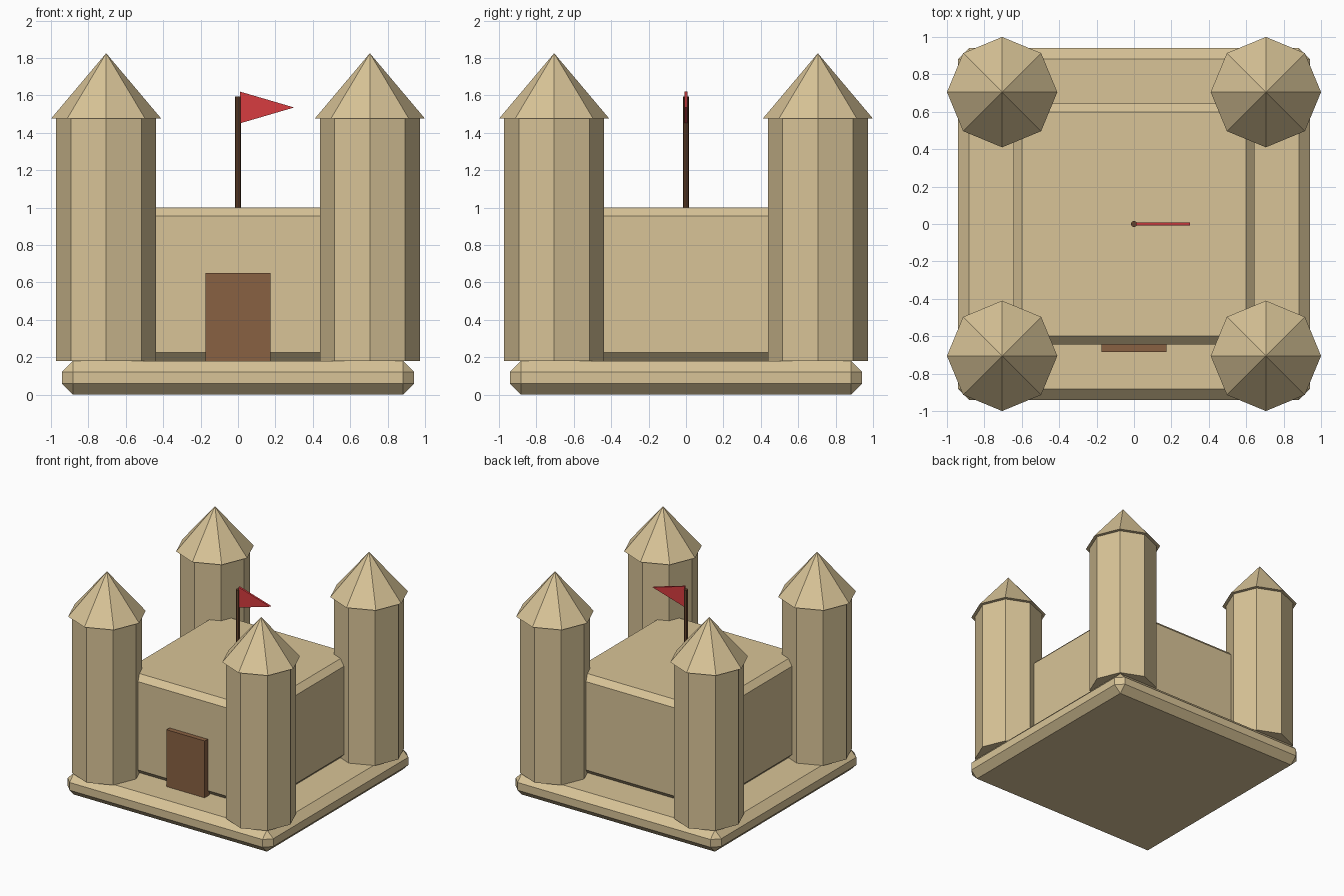
import bpy
import bmesh
from math import pi
from mathutils import Matrix, Vector

if "Cube" in bpy.data.objects:
    bpy.data.objects.remove(bpy.data.objects["Cube"], do_unlink=True)


def material(name, rgb):
    mat = bpy.data.materials.new(name)
    mat.use_nodes = True
    colour = (*rgb, 1.0)
    mat.diffuse_color = colour
    mat.node_tree.nodes["Principled BSDF"].inputs["Base Color"].default_value = colour
    return mat


sand = material("sand", (0.69, 0.55, 0.31))
door_wood = material("door wood", (0.25, 0.12, 0.055))
pole_wood = material("dark pole wood", (0.13, 0.055, 0.025))
flag_red = material("flag red", (0.68, 0.045, 0.05))


def finish(name, bm, mat):
    bmesh.ops.recalc_face_normals(bm, faces=bm.faces)
    mesh = bpy.data.meshes.new(name)
    bm.to_mesh(mesh)
    bm.free()
    mesh.materials.append(mat)
    obj = bpy.data.objects.new(name, mesh)
    bpy.context.collection.objects.link(obj)
    return obj


def box(name, low, high, mat, bevel=0):
    low, high = Vector(low), Vector(high)
    bm = bmesh.new()
    bmesh.ops.create_cube(bm, size=1, matrix=Matrix.Translation((low + high) / 2)
                          @ Matrix.Diagonal((*(high - low), 1)))
    obj = finish(name, bm, mat)
    if bevel:
        mod = obj.modifiers.new("chamfer", "BEVEL")
        mod.width = bevel
        mod.segments = 1
    return obj


def column(name, x, y, z0, z1, r0, r1, mat):
    # Eight-sided, with corners pointing along the axes
    bm = bmesh.new()
    bmesh.ops.create_cone(bm, cap_ends=True, segments=8, radius1=r0, radius2=r1,
                          depth=z1 - z0,
                          matrix=Matrix.Translation((x, y, (z0 + z1) / 2)))
    bmesh.ops.remove_doubles(bm, verts=bm.verts, dist=0.0001)
    return finish(name, bm, mat)


# Chamfered base slab and central keep
box("base", (-0.94, -0.94, 0), (0.94, 0.94, 0.18), sand, 0.058)
box("keep", (-0.645, -0.645, 0.18), (0.645, 0.645, 1.0), sand, 0.045)

# Corner towers with pointed roofs
for side, sx in (("right", -1), ("left", 1)):
    for end, sy in (("front", -1), ("back", 1)):
        x, y = 0.705 * sx, 0.705 * sy
        column(f"{end}_{side}_tower", x, y, 0.18, 1.475, 0.267, 0.267, sand)
        column(f"{end}_{side}_roof", x, y, 1.475, 1.825, 0.295, 0, sand)

# Door on the front wall
box("door", (-0.175, -0.685, 0.18), (0.175, -0.62, 0.65), door_wood)

# Flagpole and pennant
column("flagpole", 0, 0, 0.99, 1.595, 0.017, 0.017, pole_wood)
bm = bmesh.new()
face = bm.faces.new([bm.verts.new((x, -0.008, z))
                     for x, z in ((0.01, 1.45), (0.30, 1.535), (0.01, 1.62))])
extruded = bmesh.ops.extrude_face_region(bm, geom=[face], use_keep_orig=True)
bmesh.ops.translate(bm, vec=(0, 0.016, 0),
                    verts=[g for g in extruded["geom"] if isinstance(g, bmesh.types.BMVert)])
finish("flag", bm, flag_red)
